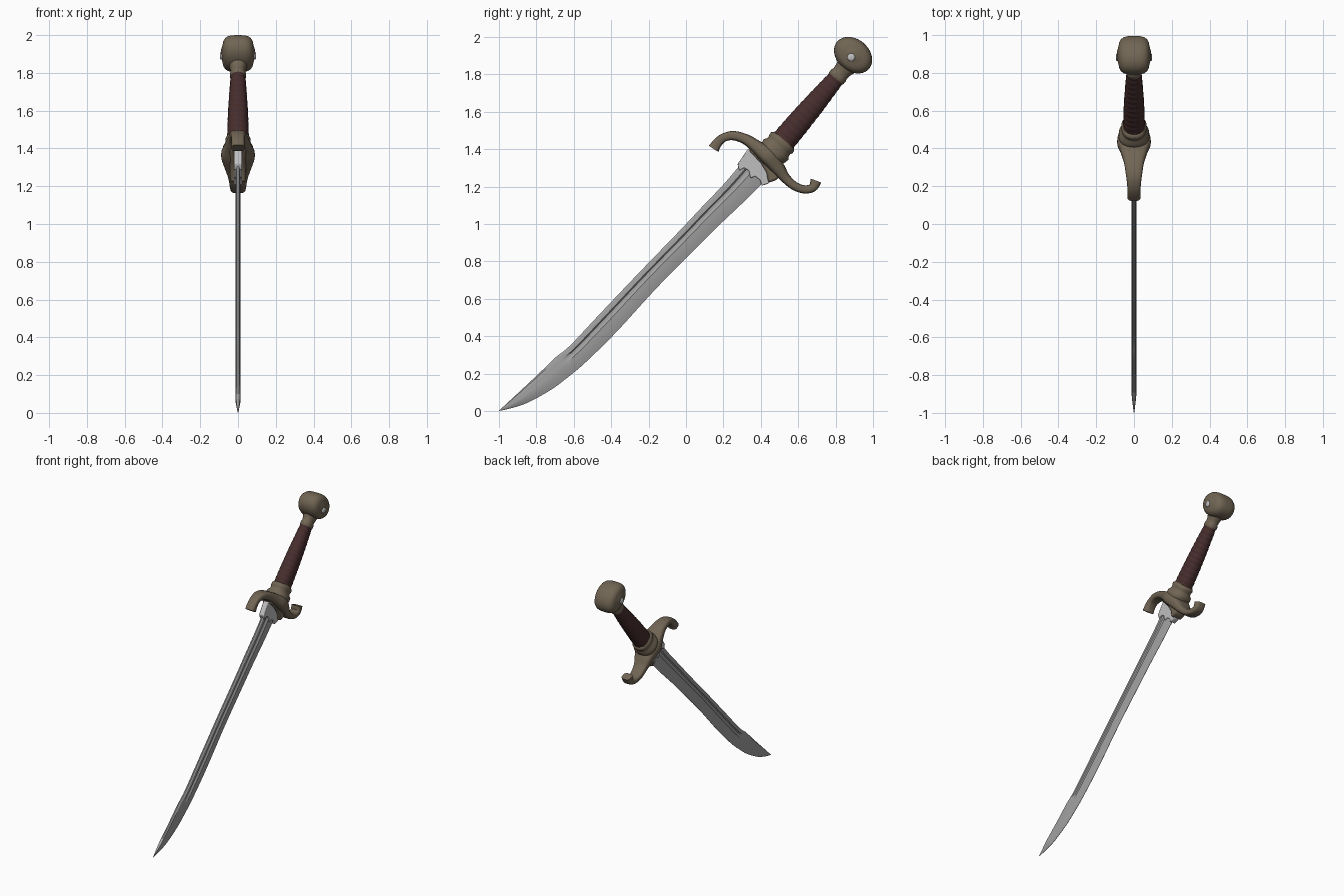
import bpy, bmesh, math
from mathutils import Vector

if "Cube" in bpy.data.objects:
    bpy.data.objects.remove(bpy.data.objects["Cube"])


def material(name, rgb):
    m = bpy.data.materials.new(name)
    m.diffuse_color = (*rgb, 1)
    m.use_nodes = True
    m.node_tree.nodes["Principled BSDF"].inputs["Base Color"].default_value = m.diffuse_color
    return m


BRONZE = material("aged bronze", (0.165, 0.130, 0.088))
LEATHER = material("dark red leather", (0.062, 0.026, 0.026))
STEEL = material("blade steel", (0.36, 0.36, 0.36))
PALE = material("pale steel", (0.52, 0.52, 0.53))


def finish(bm, name, mat, angle=35):
    bmesh.ops.recalc_face_normals(bm, faces=bm.faces)
    me = bpy.data.meshes.new(name)
    bm.to_mesh(me)
    bm.free()
    ob = bpy.data.objects.new(name, me)
    bpy.context.collection.objects.link(ob)
    me.materials.append(mat)
    bpy.ops.object.select_all(action='DESELECT')
    ob.select_set(True)
    bpy.context.view_layer.objects.active = ob
    bpy.ops.object.shade_smooth_by_angle(angle=math.radians(angle))
    return ob


def loft(name, rings, mat, angle=35):
    """Skin a list of closed rings and cap both ends."""
    bm = bmesh.new()
    vs = [[bm.verts.new(p) for p in r] for r in rings]
    n = len(rings[0])
    for a, b in zip(vs, vs[1:]):
        for i in range(n):
            j = (i + 1) % n
            bm.faces.new((a[i], a[j], b[j], b[i]))
    bm.faces.new(vs[0])
    bm.faces.new(vs[-1])
    return finish(bm, name, mat, angle)


def smooth_path(pts, steps):
    """Catmull-Rom through tuples of any length."""
    p = [Vector(q) for q in pts]
    p = [2 * p[0] - p[1]] + p + [2 * p[-1] - p[-2]]
    out = []
    for i in range(1, len(p) - 2):
        a, b, c, d = p[i - 1:i + 3]
        for k in range(steps):
            t = k / steps
            out.append(0.5 * (2 * b + (c - a) * t + (2 * a - 5 * b + 4 * c - d) * t * t
                              + (3 * b - a - 3 * c + d) * t ** 3))
    return out + [p[-2]]


def super_ring(centre, side, rx, rs, n=24, power=2.0):
    """Superellipse ring spanned by the x axis and a side direction in the yz plane."""
    pts = []
    for i in range(n):
        a = 2 * math.pi * i / n
        c, s = math.cos(a), math.sin(a)
        u = math.copysign(abs(c) ** (2 / power), c) * rx
        v = math.copysign(abs(s) ** (2 / power), s) * rs
        pts.append(centre + Vector((u, 0, 0)) + side * v)
    return pts


def plate(name, outline, half, mat, bevel):
    """Extrude a yz outline symmetrically in x."""
    bm = bmesh.new()
    f = bm.faces.new([bm.verts.new((-half, y, z)) for y, z in outline])
    r = bmesh.ops.extrude_face_region(bm, geom=[f])
    bmesh.ops.translate(bm, vec=(2 * half, 0, 0),
                        verts=[v for v in r['geom'] if isinstance(v, bmesh.types.BMVert)])
    ob = finish(bm, name, mat)
    mod = ob.modifiers.new("soft edges", 'BEVEL')
    mod.width, mod.segments = bevel, 2
    return ob


# Blade: (spine y, spine z, edge y, edge z) stations, guard to tip
stations = [(.30, 1.33, .43, 1.245), (.262, 1.283, .395, 1.205), (.19, 1.20, .30, 1.11),
            (.075, 1.08, .168, .985), (-.03, .968, .055, .872), (-.246, .745, -.155, .66),
            (-.46, .52, -.37, .425), (-.62, .35, -.535, .262), (-.70, .285, -.63, .182),
            (-.78, .207, -.72, .115), (-.88, .113, -.84, .048), (-.95, .048, -.925, .018),
            (-.999, .003, -.998, .001)]
# section: (position across, half thickness, groove depth)
section = [(0, .004, 0), (.07, .011, 0), (.22, .013, 0), (.27, .013, .007), (.34, .013, .008),
           (.40, .013, .006), (.46, .0135, 0), (.60, .012, 0), (.78, .009, 0), (1, .0012, 0)]
path = smooth_path(stations, 6)
rings = []
for k, q in enumerate(path):
    s = k / (len(path) - 1)
    groove = max(0, min(1, (.64 - s) / .05))
    thin = min(1, (1 - s) / .15 + .08)
    a, b = Vector((0, q[0], q[1])), Vector((0, q[2], q[3]))
    half = [(a.lerp(b, t), (h - g * groove) * thin) for t, h, g in section]
    rings.append([p + Vector((h, 0, 0)) for p, h in half]
                 + [p - Vector((h, 0, 0)) for p, h in reversed(half)])
loft("blade", rings, STEEL, 28)

# Scalloped pale collar plate at the blade root
plate("blade_root", [(.33, 1.40), (.275, 1.32), (.285, 1.285), (.31, 1.30), (.335, 1.285),
                     (.345, 1.245), (.37, 1.255), (.395, 1.235), (.405, 1.205), (.44, 1.215),
                     (.49, 1.27), (.42, 1.36)], .021, PALE, .005)

# Bronze block under the guard
plate("guard_block", [(.335, 1.395), (.39, 1.45), (.535, 1.30), (.485, 1.235), (.44, 1.22),
                      (.43, 1.275), (.40, 1.325)], .042, BRONZE, .012)

# S-shaped guard: (y, z, half thickness, half width in x)
guard = [(.147, 1.402, .030, .035), (.172, 1.438, .025, .035), (.205, 1.463, .023, .036),
         (.255, 1.472, .025, .042), (.32, 1.452, .028, .052), (.38, 1.41, .036, .070),
         (.435, 1.365, .046, .090), (.49, 1.30, .038, .070), (.53, 1.247, .027, .052),
         (.58, 1.203, .023, .044), (.633, 1.185, .022, .039), (.678, 1.195, .023, .036),
         (.695, 1.232, .030, .035)]
g = smooth_path(guard, 5)
rings = []
for k, q in enumerate(g):
    d = g[min(k + 1, len(g) - 1)] - g[max(k - 1, 0)]
    side = Vector((0, -d[1], d[0])).normalized()
    rings.append(super_ring(Vector((0, q[0], q[1])), side, q[3], q[2], 24, 3.2))
loft("guard", rings, BRONZE, 40)

# Handle parts are lofted along one slanted axis
BASE = Vector((0, .497, 1.417))
AXIS = Vector((0, .645, .764)).normalized()
SIDE = Vector((0, AXIS.z, -AXIS.y))


def handle_part(name, profile, mat):
    """Profile rows: distance along the axis, x radius, in-plane radius."""
    loft(name, [super_ring(BASE + AXIS * s, SIDE, rx, rs, 32, 2.2) for s, rx, rs in profile],
         mat, 50)


handle_part("lower_collar", [(-.08, .075, .07), (-.045, .082, .082), (-.025, .080, .086),
                             (-.01, .066, .076), (.005, .063, .074), (.015, .067, .080),
                             (.03, .067, .079), (.042, .058, .068)], BRONZE)
# Grip with raised wrap bands
grip = []
for k in range(121):
    t = k / 120
    rib = .0022 * abs(math.sin(math.pi * 13 * t))
    swell = .004 * math.sin(math.pi * t)
    grip.append((.02 + .47 * t, .056 - .020 * t + swell + rib, .065 - .022 * t + swell + rib))
handle_part("grip", grip, LEATHER)
handle_part("upper_collar", [(.465, .036, .043), (.475, .042, .050), (.495, .042, .050),
                             (.505, .038, .045), (.53, .042, .048), (.57, .055, .06)], BRONZE)

# Wheel pommel: stacked ellipses along x with domed sides
centre = Vector((0, .893, 1.902))
side_profile = [(.090, .14), (.089, .24), (.085, .36), (.081, .52), (.077, .70),
                (.068, .84), (.054, .94), (.034, .99), (.012, 1.0)]
profile = [(-x, r) for x, r in side_profile] + [(x, r) for x, r in reversed(side_profile)]


def pommel_ring(x, a, b, n=40):
    return [centre + Vector((x, 0, 0)) + SIDE * (a * math.cos(2 * math.pi * i / n))
            + AXIS * (b * math.sin(2 * math.pi * i / n)) for i in range(n)]


loft("pommel", [pommel_ring(x, .112 * r, .086 * r) for x, r in profile], BRONZE, 50)

# Pale rivets on both pommel faces
centre = Vector((0, .883, 1.891))
for label, sgn in (("right", 1), ("left", -1)):
    loft("pommel_rivet_" + label,
         [pommel_ring(sgn * x, r, r, 20) for x, r in
          ((.075, .021), (.090, .021), (.094, .017), (.096, .009))], PALE, 50)
